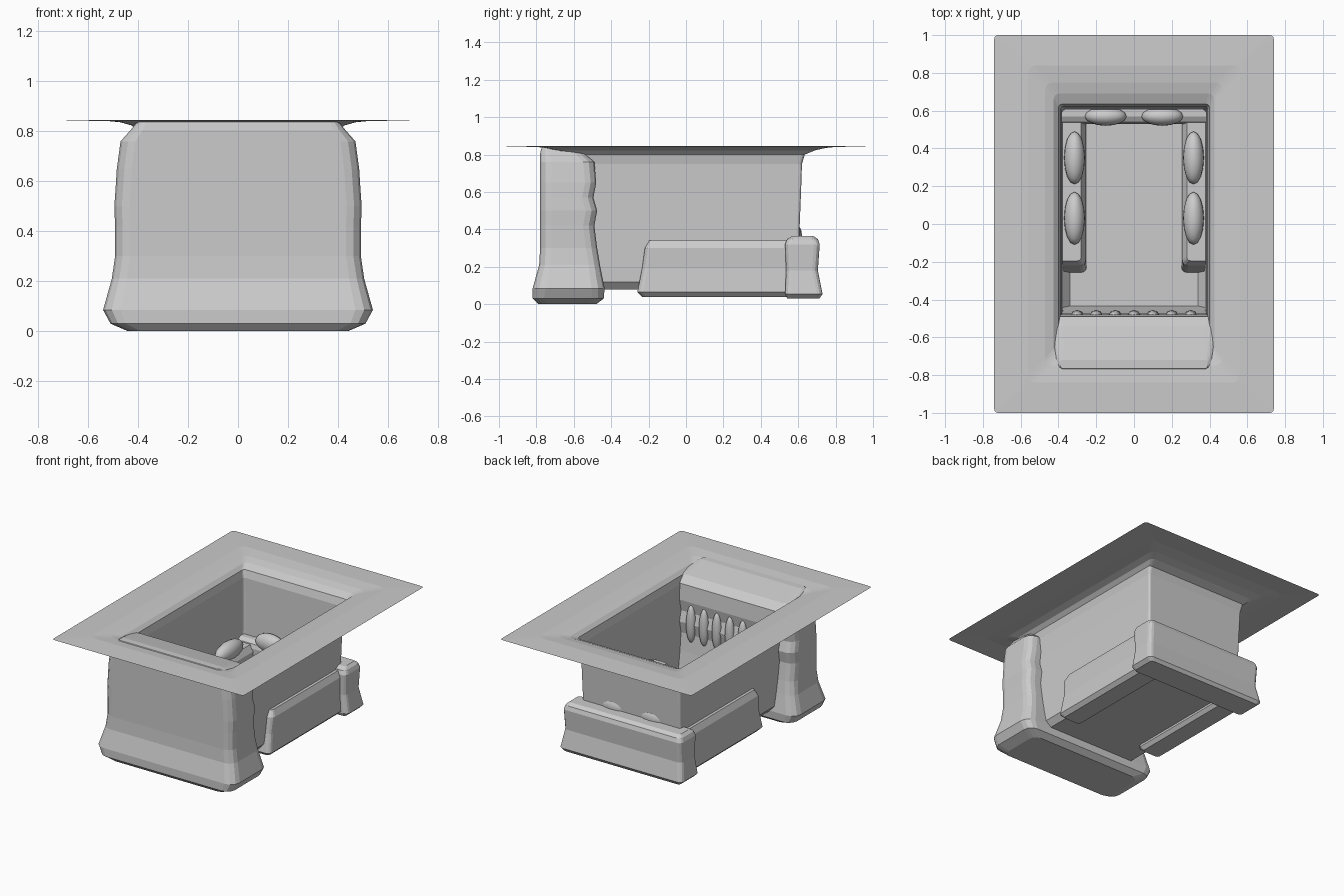
import bpy, bmesh
from math import cos, sin, pi
from mathutils import Vector

cube = bpy.data.objects.get("Cube")
if cube:
    bpy.data.objects.remove(cube, do_unlink=True)

GREY = (0.6, 0.6, 0.6, 1.0)
stone = bpy.data.materials.new("plain_grey")
stone.use_nodes = True
stone.diffuse_color = GREY
stone.node_tree.nodes["Principled BSDF"].inputs["Base Color"].default_value = GREY


def finish(name, bm):
    mesh = bpy.data.meshes.new(name)
    bm.to_mesh(mesh)
    bm.free()
    mesh.materials.append(stone)
    obj = bpy.data.objects.new(name, mesh)
    bpy.context.collection.objects.link(obj)
    return obj


def ring(bm, x0, x1, y0, y1, z, r, steps=3):
    """Rounded rectangle of vertices, counter-clockwise from above."""
    verts = []
    corners = [(x1 - r, y1 - r), (x0 + r, y1 - r), (x0 + r, y0 + r), (x1 - r, y0 + r)]
    for i, (cx, cy) in enumerate(corners):
        for k in range(steps + 1):
            a = (i + k / steps) * pi / 2
            verts.append(bm.verts.new((cx + r * cos(a), cy + r * sin(a), z)))
    return verts


def loft(name, sections, top_cap=True, inward=False):
    """Skin a stack of rounded rectangles; inward makes a hollow basin."""
    bm = bmesh.new()
    rings = [ring(bm, *s) for s in sections]
    for low, high in zip(rings, rings[1:]):
        n = len(low)
        for i in range(n):
            j = (i + 1) % n
            bm.faces.new((low[i], low[j], high[j], high[i]))
    bm.faces.new(rings[0][::-1])
    if top_cap:
        bm.faces.new(rings[-1])
    if inward:
        bmesh.ops.reverse_faces(bm, faces=bm.faces[:])
    return finish(name, bm)


def pillow(name, centre, size, segs=16):
    bm = bmesh.new()
    bmesh.ops.create_uvsphere(bm, u_segments=segs, v_segments=10, radius=1)
    bmesh.ops.scale(bm, vec=Vector(size), verts=bm.verts)
    bmesh.ops.translate(bm, vec=Vector(centre), verts=bm.verts)
    for f in bm.faces:
        f.smooth = True
    return finish(name, bm)


# Sunken basin: floor, walls and the flared flat rim (half width, front, back, z, radius)
basin = [
    (0.34, -0.55, 0.57, 0.08, 0.03),
    (0.375, -0.58, 0.60, 0.12, 0.02),
    (0.38, -0.60, 0.605, 0.35, 0.015),
    (0.385, -0.62, 0.615, 0.60, 0.015),
    (0.39, -0.63, 0.62, 0.75, 0.015),
    (0.40, -0.65, 0.635, 0.80, 0.02),
    (0.425, -0.69, 0.69, 0.823, 0.03),
    (0.47, -0.75, 0.75, 0.836, 0.04),
    (0.56, -0.84, 0.84, 0.845, 0.04),
    (0.74, -1.0, 1.0, 0.841, 0.02),
]
loft("basin_and_rim", [(-h, h, a, b, z, r) for h, a, b, z, r in basin], False, True)

# Tall front block with a swollen foot and a sloped top
block = [
    (0.44, -0.79, -0.48, 0.0, 0.05),
    (0.51, -0.82, -0.44, 0.03, 0.06),
    (0.54, -0.82, -0.435, 0.085, 0.07),
    (0.505, -0.785, -0.46, 0.21, 0.06),
    (0.492, -0.78, -0.475, 0.30, 0.06),
    (0.492, -0.78, -0.49, 0.42, 0.06),
    (0.495, -0.78, -0.475, 0.50, 0.06),
    (0.49, -0.78, -0.495, 0.57, 0.06),
    (0.485, -0.78, -0.48, 0.65, 0.06),
    (0.47, -0.78, -0.49, 0.76, 0.06),
    (0.43, -0.78, -0.54, 0.805, 0.05),
    (0.41, -0.775, -0.66, 0.83, 0.04),
    (0.39, -0.765, -0.72, 0.842, 0.015),
]
loft("front_block", [(-h, h, a, b, z, r) for h, a, b, z, r in block])

# Soft vertical folds on the inner face of the block
for i in range(7):
    pillow(f"block_fold_{i + 1}", (-0.3 + i * 0.1, -0.485, 0.5), (0.035, 0.03, 0.13), 8)

# Side benches: inner x, outer x, front, back, z, radius
bench = [
    (0.27, 0.40, -0.235, 0.55, 0.04, 0.02),
    (0.25, 0.425, -0.26, 0.56, 0.065, 0.03),
    (0.255, 0.415, -0.235, 0.56, 0.19, 0.03),
    (0.255, 0.42, -0.22, 0.56, 0.30, 0.03),
    (0.28, 0.40, -0.195, 0.55, 0.342, 0.02),
]
for side, s in (("left", 1), ("right", -1)):
    loft(f"{side}_bench", [(min(s * a, s * b), max(s * a, s * b), c, d, z, r)
                           for a, b, c, d, z, r in bench])
    # Cushions resting on the side and back benches
    for row, y in (("front", 0.03), ("rear", 0.35)):
        pillow(f"{side}_{row}_cushion", (s * 0.315, y, 0.36), (0.055, 0.14, 0.065))
    pillow(f"{side}_back_cushion", (s * 0.15, 0.57, 0.37), (0.11, 0.05, 0.065))

# Back bench closing the U shape
back = [
    (0.45, 0.54, 0.715, 0.032, 0.02),
    (0.475, 0.53, 0.73, 0.055, 0.03),
    (0.455, 0.535, 0.705, 0.18, 0.03),
    (0.46, 0.53, 0.715, 0.32, 0.03),
    (0.45, 0.54, 0.705, 0.348, 0.03),
    (0.43, 0.57, 0.68, 0.365, 0.02),
]
loft("back_bench", [(-h, h, a, b, z, r) for h, a, b, z, r in back])
